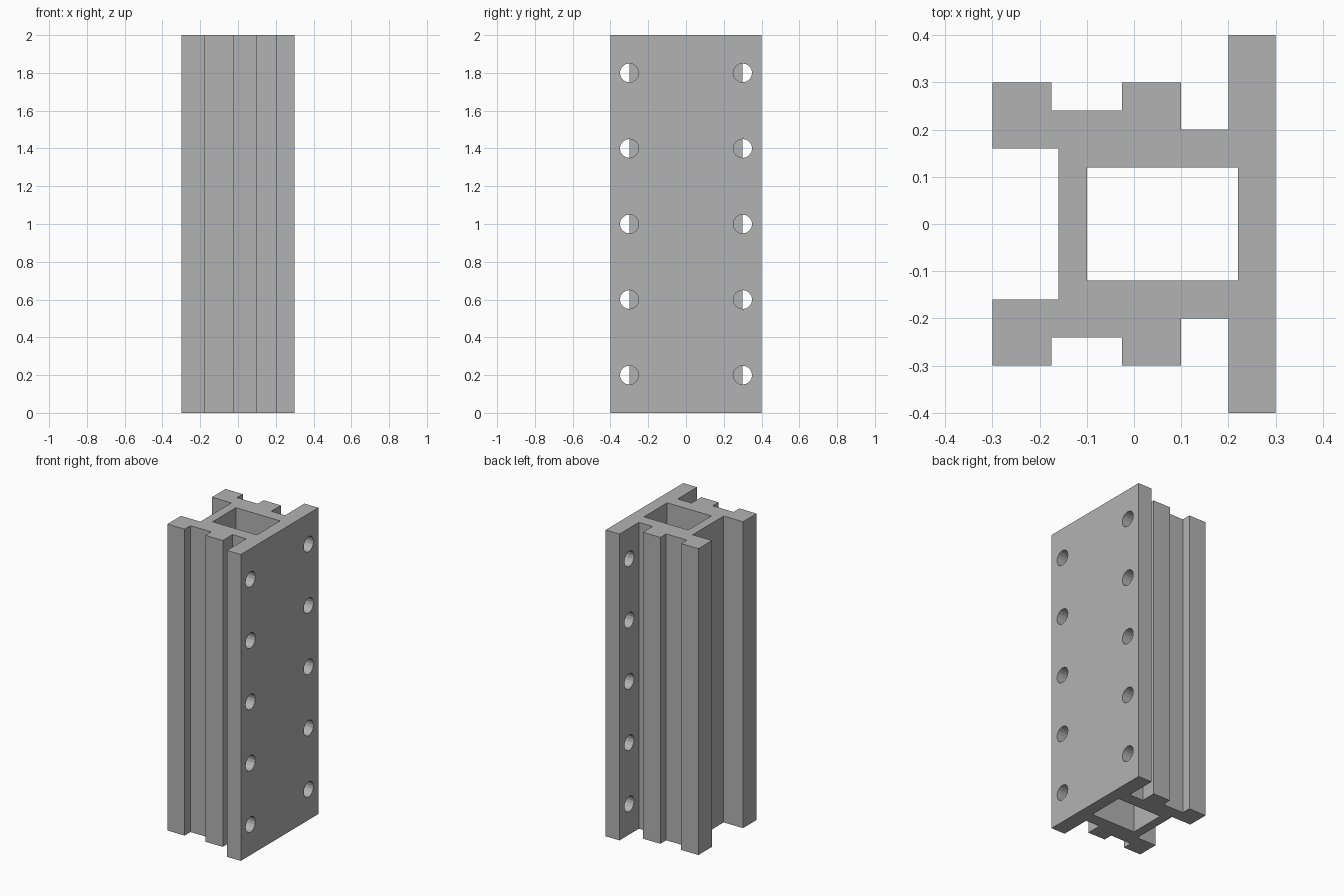
import bpy
import bmesh
from math import radians
from mathutils import Matrix, Vector

cube = bpy.data.objects.get("Cube")
if cube:
    bpy.data.objects.remove(cube, do_unlink=True)

HEIGHT = 2.0

grey = bpy.data.materials.new("mid_grey")
grey.use_nodes = True
colour = (0.45, 0.45, 0.45, 1)
grey.diffuse_color = colour
grey.node_tree.nodes["Principled BSDF"].inputs["Base Color"].default_value = colour


def make_object(name, bm):
    bmesh.ops.recalc_face_normals(bm, faces=bm.faces)
    mesh = bpy.data.meshes.new(name)
    bm.to_mesh(mesh)
    bm.free()
    mesh.materials.append(grey)
    obj = bpy.data.objects.new(name, mesh)
    bpy.context.collection.objects.link(obj)
    return obj


def cut(target, cutter):
    cutter.hide_render = True
    mod = target.modifiers.new(cutter.name, "BOOLEAN")
    mod.operation = "DIFFERENCE"
    mod.solver = "EXACT"
    mod.object = cutter
    bpy.context.view_layer.objects.active = target
    bpy.ops.object.modifier_apply(modifier=mod.name)
    bpy.data.objects.remove(cutter, do_unlink=True)


# Half of the outer section, from the flange round to the rear channel
half = [(0.3, 0.4), (0.2, 0.4), (0.2, 0.2), (0.1, 0.2), (0.1, 0.3),
        (-0.025, 0.3), (-0.025, 0.24), (-0.175, 0.24), (-0.175, 0.3),
        (-0.3, 0.3), (-0.3, 0.16), (-0.16, 0.16)]
section = half + [(x, -y) for x, y in reversed(half)]

# Extruded profile column
bm = bmesh.new()
base = bm.faces.new([bm.verts.new((x, y, 0)) for x, y in section])
top = bmesh.ops.extrude_face_region(bm, geom=[base])["geom"]
bmesh.ops.translate(bm, vec=(0, 0, HEIGHT),
                    verts=[v for v in top if isinstance(v, bmesh.types.BMVert)])
column = make_object("profile_column", bm)

# Rectangular bore through the full height
bm = bmesh.new()
bmesh.ops.create_cube(bm, size=1, matrix=Matrix.LocRotScale(
    Vector((0.06, 0, HEIGHT / 2)), None, Vector((0.32, 0.24, HEIGHT + 0.2))))
cut(column, make_object("bore_cutter", bm))

# Two rows of bolt holes through the flange
bm = bmesh.new()
for side in (-1, 1):
    for row in range(5):
        place = Matrix.Translation((0.25, side * 0.3, 0.2 + 0.4 * row))
        bmesh.ops.create_cone(bm, cap_ends=True, segments=16, radius1=0.05,
                              radius2=0.05, depth=0.14,
                              matrix=place @ Matrix.Rotation(radians(90), 4, "Y"))
cut(column, make_object("bolt_hole_cutter", bm))
